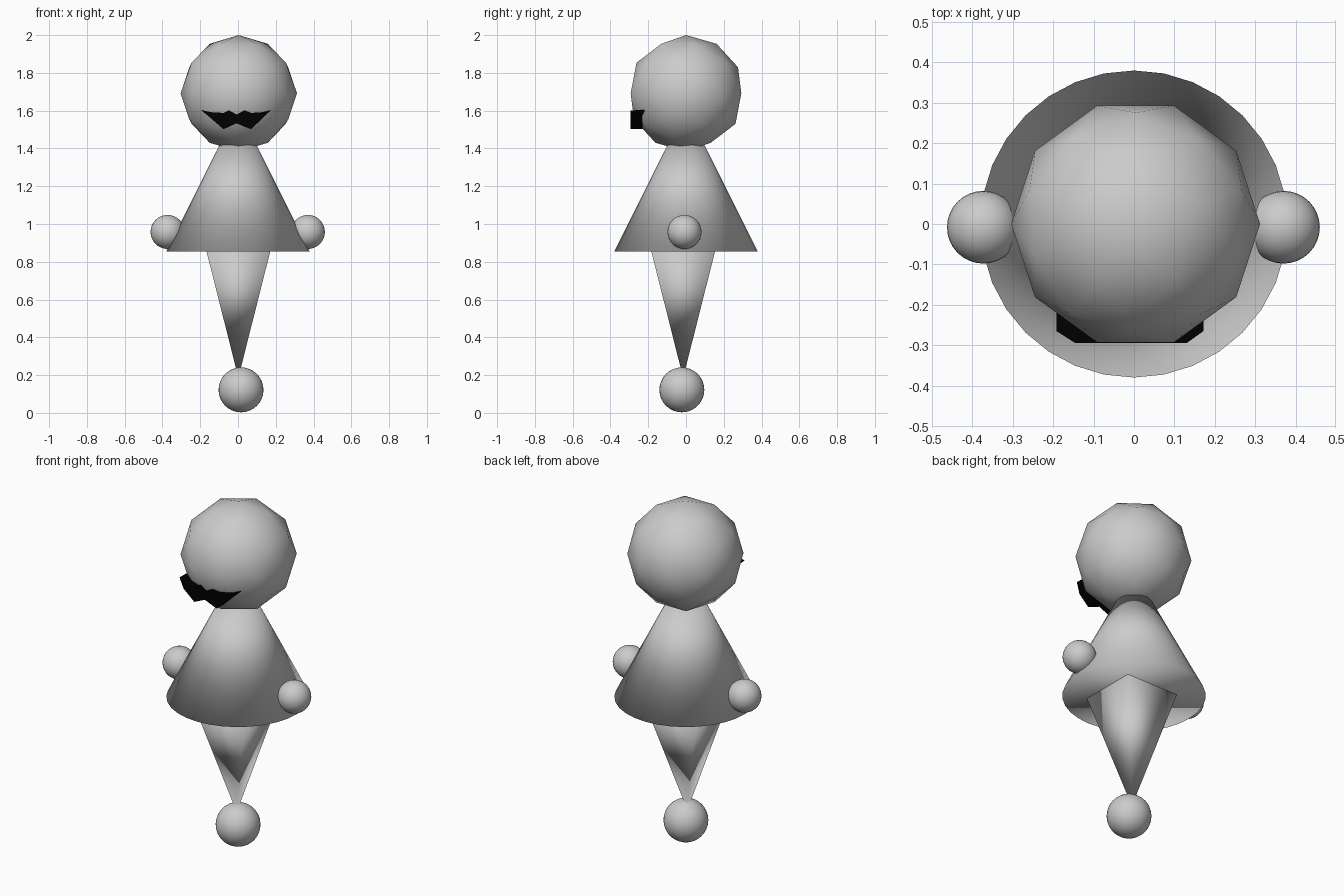
import bpy, bmesh, math

if "Cube" in bpy.data.objects:
    bpy.data.objects.remove(bpy.data.objects["Cube"])


def finish(name, smooth=True):
    ob = bpy.context.object
    ob.name = name
    for p in ob.data.polygons:
        p.use_smooth = smooth
    return ob


def ball(name, radius, loc):
    bpy.ops.mesh.primitive_uv_sphere_add(segments=32, ring_count=16,
                                         radius=radius, location=loc)
    return finish(name)


# Head: low-poly icosphere with smooth shading
bpy.ops.mesh.primitive_ico_sphere_add(subdivisions=2, radius=0.308,
                                      location=(0.004, 0, 1.692),
                                      rotation=(0, 0, math.pi / 2))
finish("head")

# Body: wide cone, tip hidden in the head
bpy.ops.mesh.primitive_cone_add(vertices=32, radius1=0.38, radius2=0, depth=0.76,
                                location=(0, 0, 0.855 + 0.38))
finish("body")

# Leg: inverted four-sided pyramid, tip hidden in the foot
leg_top, leg_tip = 0.86, 0.186
bpy.ops.mesh.primitive_cone_add(vertices=4, radius1=0, radius2=0.17 * math.sqrt(2),
                                depth=leg_top - leg_tip,
                                location=(0.002, -0.015, (leg_top + leg_tip) / 2),
                                rotation=(0, 0, math.pi / 4))
finish("leg")

# Foot and hands
ball("foot", 0.119, (0.016, -0.022, 0.122))
ball("left_hand", 0.09, (-0.373, -0.008, 0.958))
ball("right_hand", 0.09, (0.37, -0.008, 0.958))

# Moustache: columns of (x, top z, bottom z, front y), thickened backwards
columns = [
    (-0.192, 1.603, 1.600, -0.265),
    (-0.145, 1.592, 1.561, -0.295),
    (-0.077, 1.588, 1.502, -0.295),
    (-0.048, 1.602, 1.515, -0.295),
    (-0.008, 1.580, 1.533, -0.295),
    (0.035, 1.602, 1.515, -0.295),
    (0.070, 1.588, 1.502, -0.295),
    (0.130, 1.592, 1.561, -0.295),
    (0.172, 1.603, 1.600, -0.265),
]
thickness = 0.065
bm = bmesh.new()
rings = [[bm.verts.new(c) for c in ((x, y, b), (x, y, t),
                                    (x, y + thickness, t), (x, y + thickness, b))]
         for x, t, b, y in columns]
for r, s in zip(rings, rings[1:]):
    for i in range(4):
        j = (i + 1) % 4
        bm.faces.new((r[i], r[j], s[j], s[i]))
bm.faces.new(rings[0])
bm.faces.new(rings[-1])
bmesh.ops.recalc_face_normals(bm, faces=bm.faces)
mesh = bpy.data.meshes.new("moustache")
bm.to_mesh(mesh)
bm.free()
moustache = bpy.data.objects.new("moustache", mesh)
bpy.context.collection.objects.link(moustache)
black = bpy.data.materials.new("black")
black.diffuse_color = (0, 0, 0, 1)
black.use_nodes = True
black.node_tree.nodes["Principled BSDF"].inputs["Base Color"].default_value = black.diffuse_color
mesh.materials.append(black)
